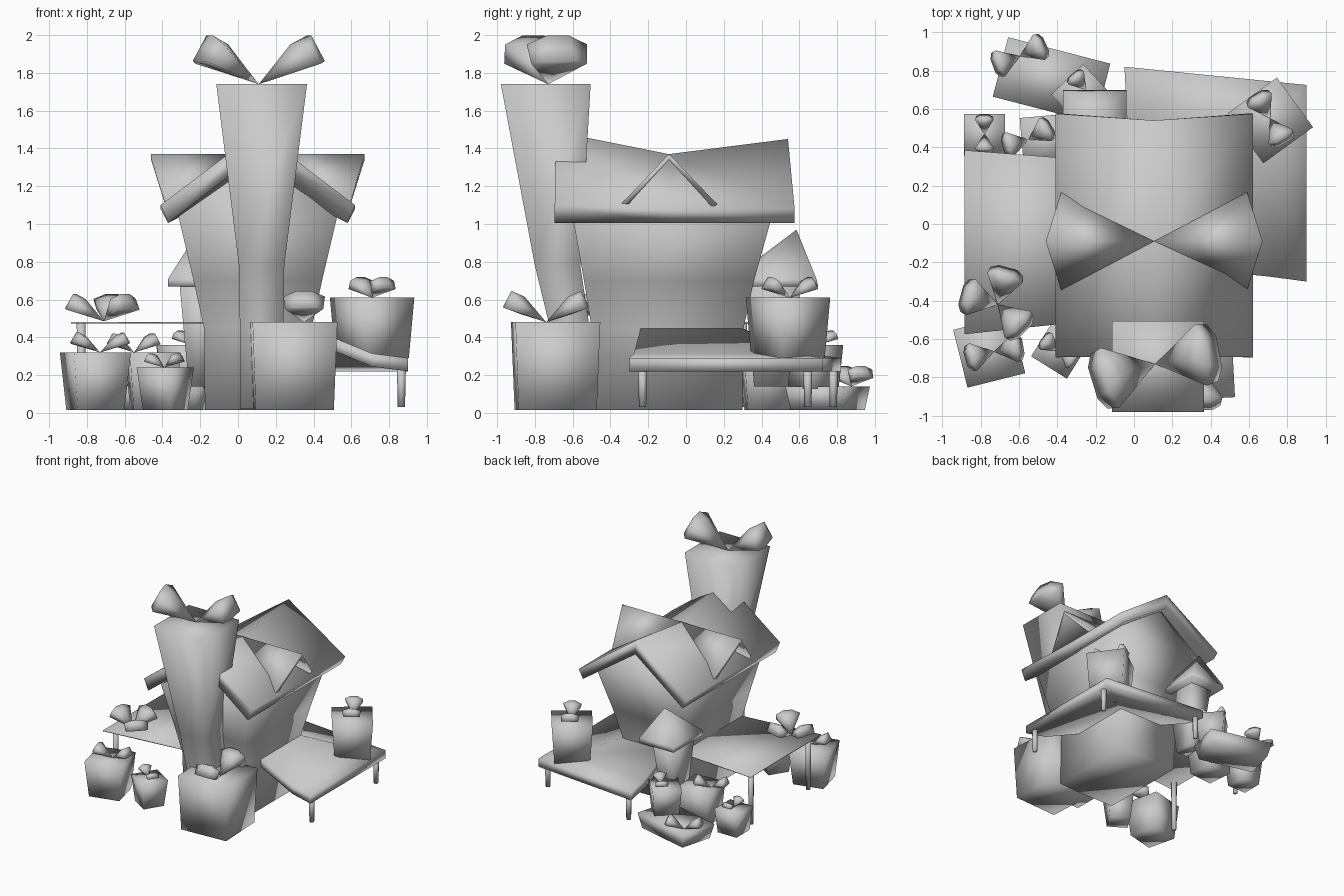
import bpy, bmesh
from math import sin, cos, radians, pi
from mathutils import Vector, Matrix

if "Cube" in bpy.data.objects:
    bpy.data.objects.remove(bpy.data.objects["Cube"])

CX, CY = 0.105, -0.09      # centre lines of the house


def finish(name, bm):
    bmesh.ops.recalc_face_normals(bm, faces=bm.faces)
    me = bpy.data.meshes.new(name)
    bm.to_mesh(me)
    bm.free()
    me.shade_smooth()
    ob = bpy.data.objects.new(name, me)
    bpy.context.collection.objects.link(ob)
    return ob


def loft(name, rings):
    """Skin a list of equal-length closed rings and cap both ends."""
    bm = bmesh.new()
    vs = [[bm.verts.new(p) for p in r] for r in rings]
    n = len(rings[0])
    for a, b in zip(vs, vs[1:]):
        for i in range(n):
            j = (i + 1) % n
            bm.faces.new((a[i], a[j], b[j], b[i]))
    bm.faces.new(vs[0])
    bm.faces.new(vs[-1])
    return finish(name, bm)


def hull(name, pts):
    bm = bmesh.new()
    for p in pts:
        bm.verts.new(p)
    res = bmesh.ops.convex_hull(bm, input=bm.verts)
    junk = [v for v in set(res["geom_interior"]) if isinstance(v, bmesh.types.BMVert)]
    bmesh.ops.delete(bm, geom=junk, context='VERTS')
    return finish(name, bm)


def rect(x0, x1, y0, y1, z):
    return [(x0, y0, z), (x1, y0, z), (x1, y1, z), (x0, y1, z)]


def planter(name, x, y, z0, z1, w, d, rot, taper=0.83):
    """Tapered box, wider at the top."""
    m = Matrix.Translation((x, y, 0)) @ Matrix.Rotation(radians(rot), 4, 'Z')
    rings = []
    for z, k in ((z0, taper), (z1, 1)):
        rings.append([m @ Vector(p) for p in
                      rect(-w * k / 2, w * k / 2, -d * k / 2, d * k / 2, z)])
    return loft(name, rings)


# Faceted leaf: a point widening to a blunt end, for unit reach
LEAF = [(0, 0, 0), (.72, .48, .62), (.72, -.48, .62), (.9, .44, .32), (.9, -.44, .32),
        (.5, 0, .62), (.6, 0, .2), (1, .25, .36), (1, -.25, .36), (.8, .17, .76), (.8, -.17, .76)]


def leaves(name, x, y, z, reach, angles, lift=1.0):
    for i, a in enumerate(angles):
        m = Matrix.Translation((x, y, z)) @ Matrix.Rotation(radians(a), 4, 'Z')
        hull(f"{name}_leaf_{i + 1}",
             [m @ Vector((p[0] * reach, p[1] * reach, p[2] * reach * lift)) for p in LEAF])


def post(name, x, y, top, r=0.024):
    loft(name, [[(x + k * cos(i * pi / 4), y + k * sin(i * pi / 4), z) for i in range(8)]
                for z, k in ((0.03, r * .8), (top, r))])


# House walls, flaring upward and closing to a gable under the roof
loft("house_walls", [rect(CX - h, CX + h, y0, y1, z) for h, y0, y1, z in
                     ((.28, -.49, .30, .015), (.285, -.50, .305, .45), (.34, -.54, .36, .70),
                      (.42, -.60, .455, 1.04), (.005, -.62, .475, 1.33))])

# Sagging main roof
roof = []
for y, yr, zr, ze in ((-.695, -.69, 1.49, 1.10), (CY, CY, 1.37, 1.08), (.575, .54, 1.45, 1.08)):
    roof.append([(CX - .515, y, ze), (CX, yr, zr), (CX + .515, y, ze),
                 (CX + .475, y, 1.005), (CX, yr, zr - .12), (CX - .475, y, 1.005)])
loft("main_roof", roof)

# Open dormers on both slopes
for side, s in (("left", -1), ("right", 1)):
    bm = bmesh.new()
    ro, ri = bm.verts.new((CX + s * .565, CY, 1.37)), bm.verts.new((CX, CY, 1.37))
    for t in (-1, 1):
        e = bm.verts.new((CX + s * .485, CY + t * .255, 1.105))
        bm.faces.new((ro, ri, e))
    ob = finish(f"{side}_dormer_roof", bm)
    # make the sheet face upward so it thickens downward
    if ob.data.polygons[0].normal.z < 0:
        ob.data.flip_normals()
    mod = ob.modifiers.new("thickness", 'SOLIDIFY')
    mod.thickness, mod.offset = 0.03, -1

# Chimney, widening and leaning forward
loft("chimney", [rect(*r) for r in ((.01, .24, -.70, -.47, .02), (.01, .24, -.72, -.51, .45),
                                    (.005, .245, -.80, -.56, .78),
                                    (-.115, .365, -.98, -.505, 1.74))])
leaves("chimney", .11, -.73, 1.74, .34, (11, 197))

# Right porch roof wrapping round the back corner
outer = [(.90, -.30), (.90, .725), (-.05, .82)]
mid = [(.71, -.275), (.71, .57), (-.04, .64)]
inner = [(.38, -.24), (.38, .29), (-.03, .29)]
bm = bmesh.new()
top, bot = [], []
for line, z, t in ((outer, .29, .07), (mid, .315, .07), (inner, .45, .07)):
    top.append([bm.verts.new((x, y, z)) for x, y in line])
    bot.append([bm.verts.new((x, y, z - t)) for x, y in line])
for g in (top, bot):
    for a, b in zip(g, g[1:]):
        for i in range(2):
            bm.faces.new((a[i], a[i + 1], b[i + 1], b[i]))
for i in range(2):
    for r in (0, 2):
        bm.faces.new((top[r][i], top[r][i + 1], bot[r][i + 1], bot[r][i]))
        bm.faces.new((top[i][r], top[i + 1][r], bot[i + 1][r], bot[i][r]))
finish("right_porch_roof", bm)
for i, (x, y) in enumerate(((.865, -.23), (.865, .645), (.0, .78))):
    post(f"right_porch_post_{i + 1}", x, y, .25)

# Left porch, a thin sheet on posts
loft("left_porch_roof", [[(-.885, -.575, z), (-.885, .385, z), (-.18, .33, z), (-.18, -.50, z)]
                         for z in (.472, .48)])
for i, (x, y) in enumerate(((-.83, -.48), (-.83, .30))):
    post(f"left_porch_post_{i + 1}", x, y, .475)
leaves("left_porch", -.71, -.42, .485, .20, (165, 75, -45), .95)

# Small back turret with pointed roof
loft("turret_body", [rect(-.26, -.15, .36, .54, .14), rect(-.31, -.10, .32, .61, .69)])
hull("turret_roof", rect(-.37, -.04, .30, .70, .67) + rect(-.37, -.04, .30, .69, .71)
     + [(-.205, .585, .97), (-.205, .36, .80)])

# Planters: x, y, bottom, top, width, depth, rotation, taper
pots = {
    "front_right_planter": (.29, -.69, .015, .48, .45, .45, 3, .92),
    "front_left_planter": (-.755, -.665, .015, .32, .31, .31, 14, .82),
    "front_small_planter": (-.385, -.655, .015, .24, .22, .22, -32, .78),
    "porch_planter": (.71, .54, .29, .61, .32, .32, 36, .87),
    "long_back_planter": (-.43, .75, .015, .14, .55, .32, -14.5, .88),
    "stacked_planter": (-.27, .67, .13, .36, .23, .23, 43, .85),
    "corner_planter": (-.78, .465, .015, .22, .215, .215, 0, .83),
    "back_planter": (-.45, .43, .015, .32, .27, .27, 5, .83),
}
for name, p in pots.items():
    planter(name, *p)

# Plants in the planters
leaves("front_right_planter", .35, -.74, .48, .23, (90, -90), .95)
leaves("front_left_planter", -.73, -.665, .32, .155, (10, 195), .9)
leaves("front_small_planter", -.39, -.66, .24, .11, (-35, 145), .9)
leaves("porch_planter", .71, .55, .61, .15, (-60, 120), .95)
leaves("long_back_planter", -.595, .875, .14, .15, (25, 200), .95)
leaves("stacked_planter", -.25, .70, .36, .11, (-50, 130), .9)
leaves("corner_planter", -.78, .47, .22, .10, (90, -90), .9)
leaves("back_planter", -.55, .44, .32, .14, (30, 195), .95)
